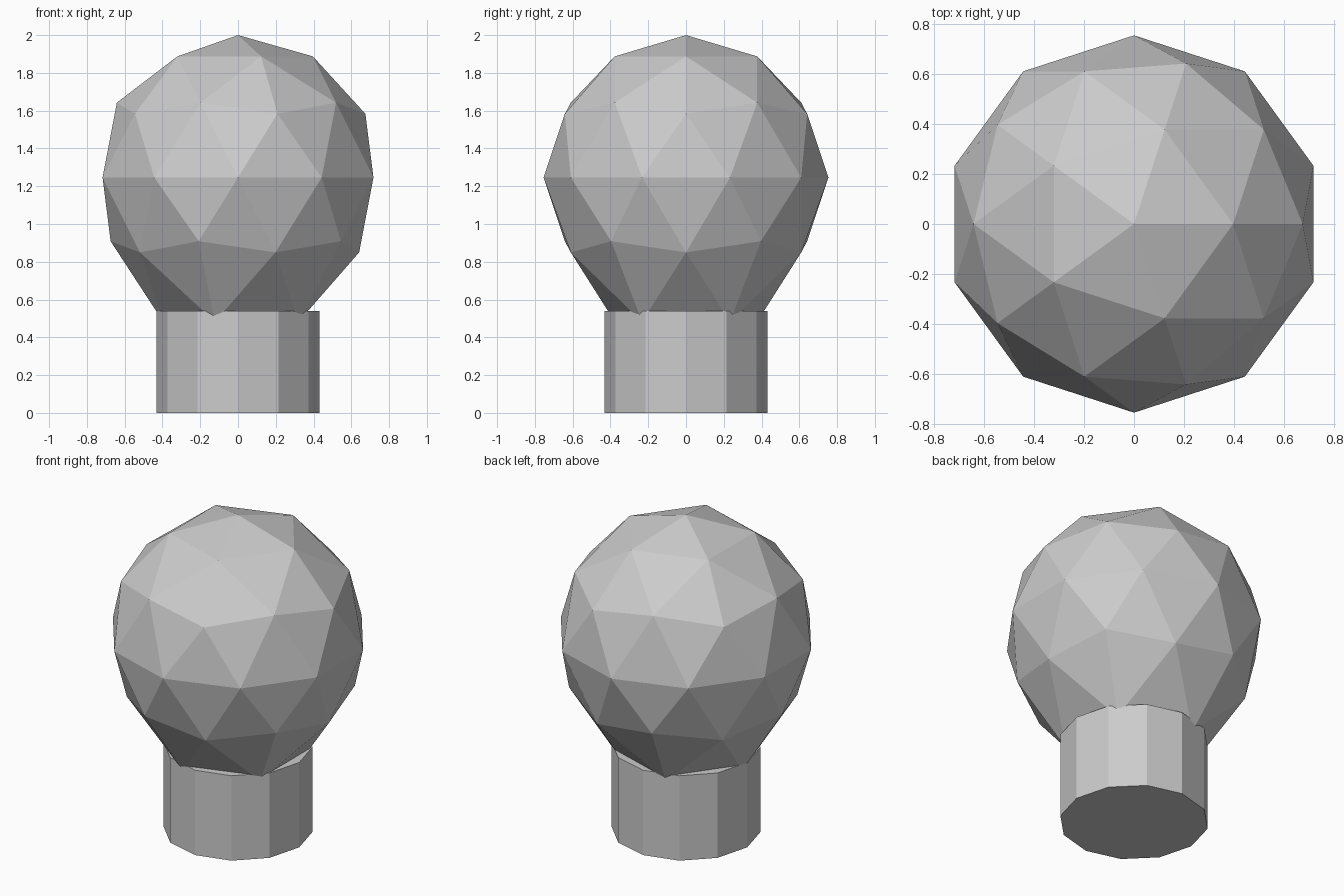
import bpy

if "Cube" in bpy.data.objects:
    bpy.data.objects.remove(bpy.data.objects["Cube"])

R = 0.754          # ball radius
CZ = 2.0 - R       # ball centre height

# Neck: 12-sided capped cylinder standing on the ground
bpy.ops.mesh.primitive_cylinder_add(vertices=12, radius=0.431, depth=0.54,
                                    location=(0, 0, 0.27))
bpy.context.object.name = "neck"

# Head: low-poly ball whose lowest ring and pole are pulled down into the neck
bpy.ops.mesh.primitive_ico_sphere_add(subdivisions=2, radius=R,
                                      location=(0, 0, CZ))
head = bpy.context.object
head.name = "head"
for v in head.data.vertices:
    if v.co.z < -0.7 * R:
        v.co.z -= 0.122

# Flat facets throughout
for ob in bpy.data.objects:
    for p in ob.data.polygons:
        p.use_smooth = False
